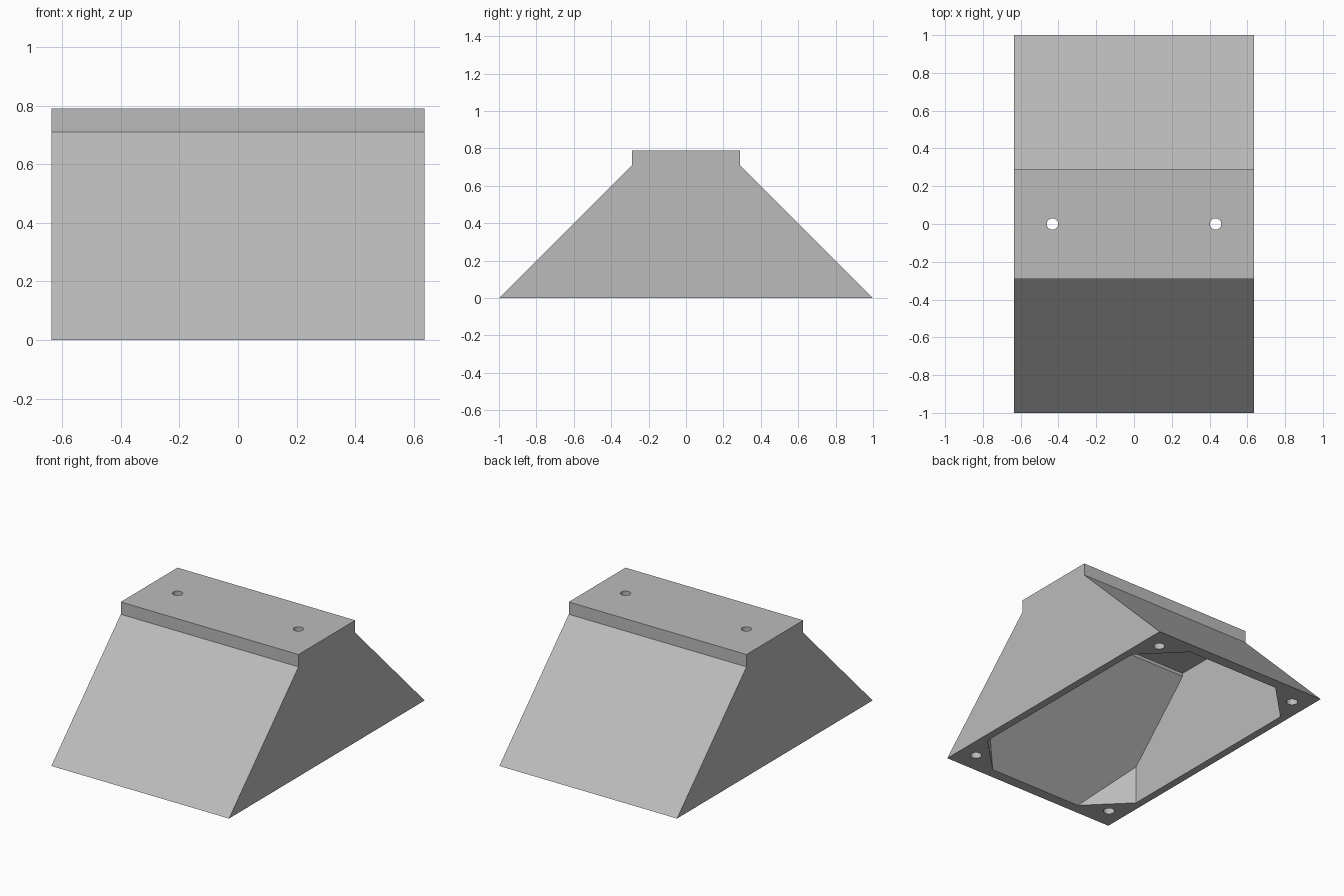
import bpy
import bmesh
from mathutils import Vector

cube = bpy.data.objects.get("Cube")
if cube:
    bpy.data.objects.remove(cube, do_unlink=True)

HALF_X, HALF_Y, HEIGHT = 0.636, 1.0, 0.79
LEDGE_Y, LEDGE_Z = 0.29, 0.71
WALL = 0.05
IN_X, IN_Y = HALF_X - WALL, HALF_Y - WALL * 2 ** 0.5
GUSSET = 0.25
BELOW = 0.1

grey = bpy.data.materials.new("plain grey")
grey.use_nodes = True
colour = (0.5, 0.5, 0.5, 1)
grey.diffuse_color = colour
grey.node_tree.nodes["Principled BSDF"].inputs["Base Color"].default_value = colour


def prism(name, points, along):
    """Extrude a closed outline of 3D points along a vector."""
    bm = bmesh.new()
    face = bm.faces.new([bm.verts.new(p) for p in points])
    extruded = bmesh.ops.extrude_face_region(bm, geom=[face], use_keep_orig=True)
    moved = [v for v in extruded["geom"] if isinstance(v, bmesh.types.BMVert)]
    bmesh.ops.translate(bm, vec=Vector(along), verts=moved)
    bmesh.ops.recalc_face_normals(bm, faces=bm.faces)
    mesh = bpy.data.meshes.new(name)
    bm.to_mesh(mesh)
    bm.free()
    mesh.materials.append(grey)
    obj = bpy.data.objects.new(name, mesh)
    bpy.context.collection.objects.link(obj)
    return obj


def side_prism(name, half_profile, half_x):
    """Mirror a (y, z) half profile and extrude it across x."""
    outline = half_profile + [(-y, z) for y, z in reversed(half_profile)]
    return prism(name, [(-half_x, y, z) for y, z in outline], (2 * half_x, 0, 0))


def drill(x, y, bottom, top, radius):
    bpy.ops.mesh.primitive_cylinder_add(
        vertices=32, radius=radius, depth=top - bottom,
        location=(x, y, (top + bottom) / 2))
    obj = bpy.context.object
    obj.name = "screw_hole_cutter"
    obj.data.materials.append(grey)
    return obj


def combine(target, cutter, operation):
    """Apply a boolean, then discard the cutter."""
    mod = target.modifiers.new("cut", 'BOOLEAN')
    mod.operation = operation
    mod.solver = 'EXACT'
    mod.object = cutter
    bpy.context.view_layer.objects.active = target
    bpy.ops.object.modifier_apply(modifier=mod.name)
    bpy.data.objects.remove(cutter, do_unlink=True)


# Outer wedge body with the raised ledge
body = side_prism("riser_body", [
    (HALF_Y, 0), (LEDGE_Y, LEDGE_Z), (LEDGE_Y, HEIGHT)], HALF_X)

# Hollow underside, clipped to leave four solid corner gussets
in_ledge = LEDGE_Y - WALL
cavity = side_prism("cavity_cutter", [
    (IN_Y + BELOW, -BELOW), (in_ledge, IN_Y - in_ledge), (in_ledge, LEDGE_Z)], IN_X)
octagon = []
for sx, sy in ((1, 1), (-1, 1), (-1, -1), (1, -1)):
    corner = [(sx * IN_X, sy * (IN_Y - GUSSET), -2 * BELOW),
              (sx * (IN_X - GUSSET), sy * IN_Y, -2 * BELOW)]
    octagon += corner if sx * sy > 0 else corner[::-1]
combine(cavity, prism("opening_cutter", octagon, (0, 0, 2)), 'INTERSECT')
combine(body, cavity, 'DIFFERENCE')

# Two through holes in the top plate, four blind holes in the gussets
for sx in (-1, 1):
    combine(body, drill(sx * 0.432, 0, 0.6, 0.9, 0.03), 'DIFFERENCE')
    for sy in (-1, 1):
        combine(body, drill(sx * 0.525, sy * 0.862, -BELOW, 0.09, 0.034), 'DIFFERENCE')

bpy.ops.object.select_all(action='DESELECT')
body.select_set(True)
bpy.context.view_layer.objects.active = body
bpy.ops.object.shade_smooth_by_angle()
